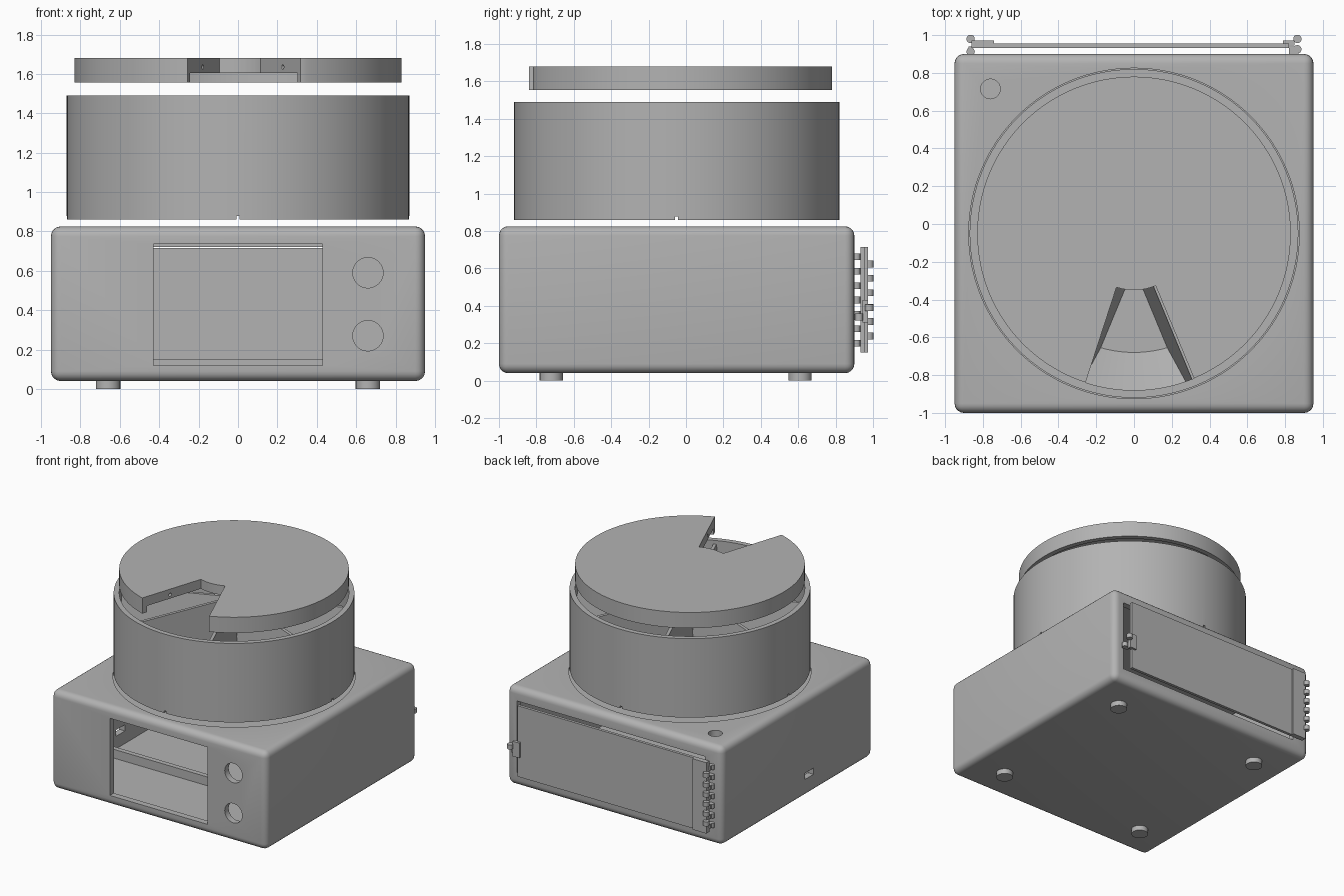
import bpy, bmesh, math
from mathutils import Matrix, Vector

if "Cube" in bpy.data.objects:
    bpy.data.objects.remove(bpy.data.objects["Cube"])

GREY = (0.45, 0.45, 0.45, 1)
grey = bpy.data.materials.new("plain_grey")
grey.use_nodes = True
grey.diffuse_color = GREY
grey.node_tree.nodes["Principled BSDF"].inputs["Base Color"].default_value = GREY
DRUM_Y = -0.05


def finish(name, bm):
    bmesh.ops.recalc_face_normals(bm, faces=bm.faces)
    mesh = bpy.data.meshes.new(name)
    bm.to_mesh(mesh)
    bm.free()
    mesh.materials.append(grey)
    obj = bpy.data.objects.new(name, mesh)
    bpy.context.collection.objects.link(obj)
    return obj


def box(name, x, y, z, bevel=0):
    bm = bmesh.new()
    bmesh.ops.create_cube(bm, size=1)
    for v in bm.verts:
        v.co = [lo + (c + 0.5) * (hi - lo) for c, (lo, hi) in zip(v.co, (x, y, z))]
    if bevel:
        bmesh.ops.bevel(bm, geom=bm.edges[:], offset=bevel, segments=5,
                        profile=0.5, affect='EDGES')
    return finish(name, bm)


def cylinder(name, centre, radius, depth, axis='Z', sides=48):
    turn = {'X': Matrix.Rotation(math.pi / 2, 4, 'Y'),
            'Y': Matrix.Rotation(math.pi / 2, 4, 'X'), 'Z': Matrix()}[axis]
    bm = bmesh.new()
    bmesh.ops.create_cone(bm, cap_ends=True, segments=sides, radius1=radius,
                          radius2=radius, depth=depth,
                          matrix=Matrix.Translation(centre) @ turn)
    return finish(name, bm)


def lathe(name, profile, steps=128):
    """Spin an open (axis to axis) profile of radius and height about the drum axis."""
    bm = bmesh.new()
    verts = [bm.verts.new((r, DRUM_Y, z)) for r, z in profile]
    edges = [bm.edges.new(pair) for pair in zip(verts, verts[1:])]
    bmesh.ops.spin(bm, geom=verts + edges, cent=(0, DRUM_Y, 0), axis=(0, 0, 1),
                   angle=math.tau, steps=steps, use_merge=True)
    bmesh.ops.remove_doubles(bm, verts=bm.verts, dist=0.0005)
    return finish(name, bm)


def prism(name, outline, z0, z1):
    bm = bmesh.new()
    face = bm.faces.new([bm.verts.new((x, y, z0)) for x, y in outline])
    grown = bmesh.ops.extrude_face_region(bm, geom=[face])["geom"]
    bmesh.ops.translate(bm, vec=(0, 0, z1 - z0),
                        verts=[g for g in grown if isinstance(g, bmesh.types.BMVert)])
    return finish(name, bm)


def cut(obj, *cutters):
    for c in cutters:
        c.hide_render = True
        mod = obj.modifiers.new("cut", 'BOOLEAN')
        mod.operation, mod.solver, mod.object = 'DIFFERENCE', 'EXACT', c
    bpy.context.view_layer.update()
    graph = bpy.context.evaluated_depsgraph_get()
    mesh = bpy.data.meshes.new_from_object(obj.evaluated_get(graph))
    obj.modifiers.clear()
    obj.data = mesh
    for c in cutters:
        bpy.data.objects.remove(c)


# Hollow housing with a display window, button holes, rear opening and drum seat
housing = box("housing", (-0.95, 0.95), (-1, 0.9), (0.04, 0.825), bevel=0.05)
cut(housing,
    box("cavity", (-0.9, 0.9), (-0.95, 0.85), (0.08, 0.77)),
    box("window_cut", (-0.43, 0.43), (-1.1, -0.9), (0.12, 0.735)),
    box("rear_cut", (-0.8, 0.86), (0.8, 1), (0.15, 0.72)),
    cylinder("button_cut_top", (0.66, -1, 0.59), 0.077, 0.2, 'Y'),
    cylinder("button_cut_low", (0.66, -1, 0.27), 0.077, 0.2, 'Y'),
    cylinder("cable_hole", (-0.76, 0.715, 0.8), 0.052, 0.2),
    cylinder("drum_seat", (0, DRUM_Y, 0.845), 0.875, 0.09, sides=128),
    box("side_slot", (-1, -0.85), (-0.25, -0.14), (0.18, 0.23)))
box("inner_ridge", (-0.9, 0.9), (-0.39, -0.35), (0.08, 0.15))

# Feet
for fx in (-0.66, 0.66):
    for fy in (-0.72, 0.61):
        cylinder("foot", (fx, fy, 0.025), 0.062, 0.05)

# Rear door with its hinge and latch
box("door", (-0.86, 0.82), (0.932, 0.955), (0.15, 0.715))
box("hinge_leaf", (-0.86, -0.74), (0.945, 0.972), (0.15, 0.715))
for i in range(7):
    z = 0.2 + i * 0.077
    cylinder("housing_knuckle", (-0.865, 0.912, z), 0.022, 0.036, sides=24)
    if i < 6:
        cylinder("door_knuckle", (-0.865, 0.98, z + 0.039), 0.022, 0.036, sides=24)
    box("knuckle_web", (-0.875, -0.855), (0.895, 0.94), (z - 0.018, z + 0.018))
box("latch_plate", (0.79, 0.85), (0.945, 0.972), (0.31, 0.43))
cylinder("latch_knuckle", (0.865, 0.98, 0.39), 0.022, 0.036, sides=24)
cylinder("latch_catch", (0.865, 0.925, 0.34), 0.022, 0.036, sides=24)
box("latch_arm", (0.82, 0.87), (0.9, 0.94), (0.325, 0.355))

# Drum with a bowl floor and four tiny notches in the lower edge
drum = lathe("drum", [(0, 0.92), (0.83, 0.92), (0.83, 0.86), (0.87, 0.86),
                      (0.87, 1.49), (0.83, 1.49), (0.83, 1.15), (0.63, 0.96), (0, 0.96)])
cut(drum,
    box("notch_x", (-1, 1), (DRUM_Y - 0.008, DRUM_Y + 0.008), (0.84, 0.878)),
    box("notch_y", (-0.008, 0.008), (-1, 1), (0.84, 0.878)))
cylinder("hub", (0, DRUM_Y, 1.2), 0.11, 0.5)

# Eight tapered dividers between the compartments
for i in range(8):
    bm = bmesh.new()
    bmesh.ops.create_cube(bm, size=1)
    for v in bm.verts:
        half = 0.012 if v.co.z > 0 else 0.07
        v.co = Vector((0.835 if v.co.x > 0 else 0.09,
                       math.copysign(half, v.co.y),
                       1.46 if v.co.z > 0 else 0.95))
    bm.transform(Matrix.Translation((0, DRUM_Y, 0)) @
                 Matrix.Rotation(math.radians(22.5 + 45 * i), 4, 'Z'))
    finish("divider", bm)

# Lid: a slab with a shallow skirt and a serving notch at the front
lid = lathe("lid", [(0, 1.605), (0.79, 1.605), (0.79, 1.555), (0.83, 1.555),
                    (0.83, 1.68), (0, 1.68)])


def around(r, degrees):
    a = math.radians(degrees)
    return r * math.sin(a), DRUM_Y - r * math.cos(a)


START, END = -18, 22.5
outline = [around(0.3, START + (END - START) * i / 8) for i in range(9)]
outline += [around(1.1, END), around(1.1, START)]
cut(lid, prism("serving_notch", outline, 1.5, 1.75),
    cylinder("pin_hole", (0.03, -0.6, 1.635), 0.012, 0.52, 'X', 16))

# Smooth curved faces, keep creases
bpy.ops.object.select_all(action='DESELECT')
for obj in bpy.context.scene.objects:
    if obj.type == 'MESH':
        obj.select_set(True)
        bpy.context.view_layer.objects.active = obj
bpy.ops.object.shade_smooth_by_angle(angle=math.radians(30))
